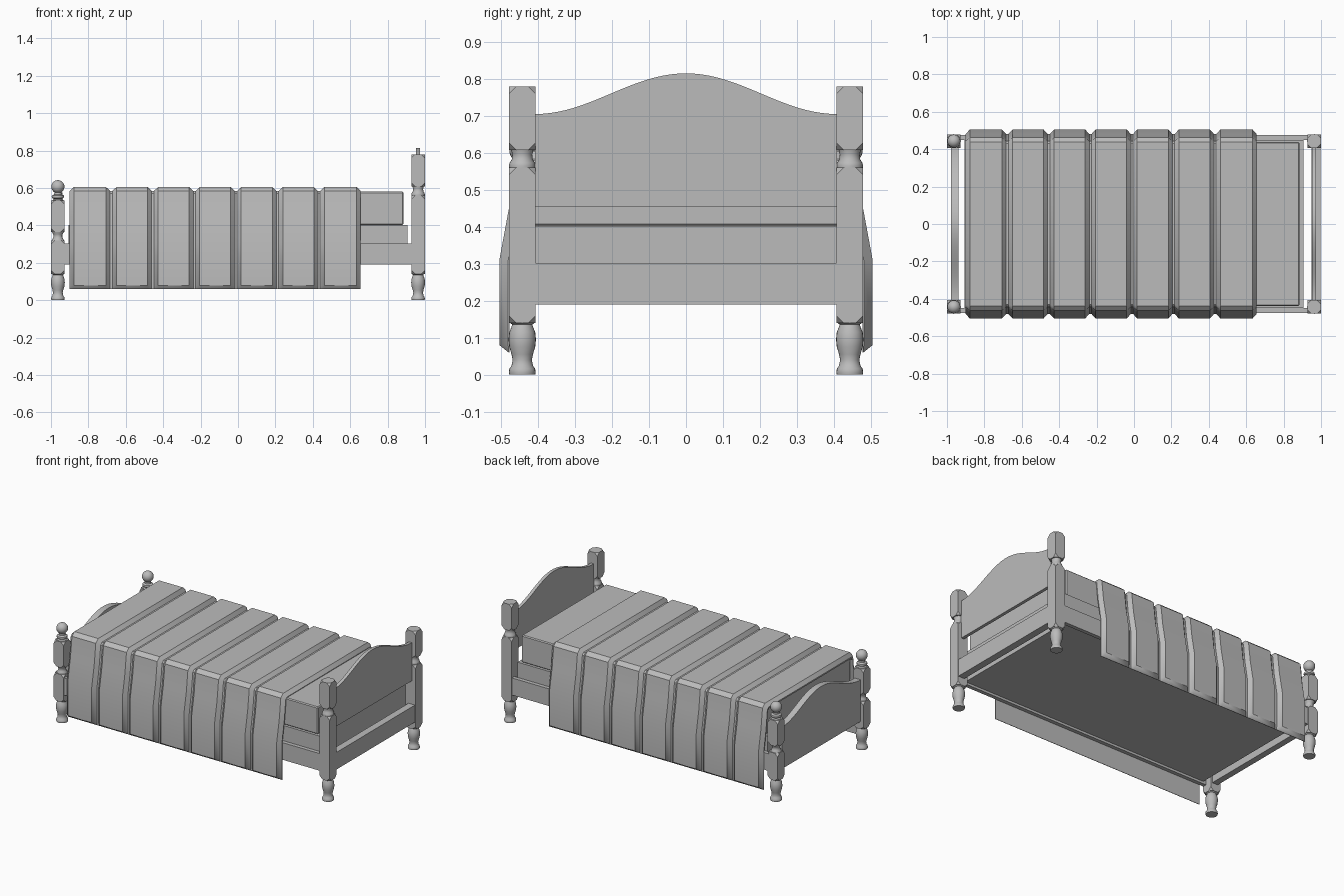
import bpy
import bmesh
import math
from mathutils import Matrix, Vector

cube = bpy.data.objects.get("Cube")
if cube:
    bpy.data.objects.remove(cube)

grey = bpy.data.materials.new("plain_grey")
grey.use_nodes = True
grey.diffuse_color = (0.5, 0.5, 0.5, 1)
grey.node_tree.nodes["Principled BSDF"].inputs["Base Color"].default_value = (0.5, 0.5, 0.5, 1)


def finish(bm, name, smooth=False):
    bmesh.ops.recalc_face_normals(bm, faces=bm.faces)
    mesh = bpy.data.meshes.new(name)
    bm.to_mesh(mesh)
    bm.free()
    mesh.materials.append(grey)
    obj = bpy.data.objects.new(name, mesh)
    bpy.context.collection.objects.link(obj)
    if smooth:
        bpy.ops.object.select_all(action="DESELECT")
        obj.select_set(True)
        bpy.context.view_layer.objects.active = obj
        bpy.ops.object.shade_smooth_by_angle(angle=math.radians(35))
    return obj


def add_box(bm, x, y, z, cut=0, edges=0):
    """Box from (low, high) ranges, with optional clipped corners or bevelled edges."""
    lo, hi = Vector((x[0], y[0], z[0])), Vector((x[1], y[1], z[1]))
    place = Matrix.Translation((lo + hi) / 2) @ Matrix.Diagonal((*(hi - lo), 1))
    verts = bmesh.ops.create_cube(bm, size=1, matrix=place)["verts"]
    if cut:
        bmesh.ops.bevel(bm, geom=verts, offset=cut, segments=1, affect="VERTICES")
    if edges:
        sides = list({e for v in verts for e in v.link_edges})
        bmesh.ops.bevel(bm, geom=sides, offset=edges, segments=1, affect="EDGES")


def box(name, x, y, z, edges=0):
    bm = bmesh.new()
    add_box(bm, x, y, z, edges=edges)
    return finish(bm, name)


def loft(bm, rings):
    """Skin closed rings of points and cap both ends."""
    rows = [[bm.verts.new(p) for p in ring] for ring in rings]
    n = len(rows[0])
    for a, b in zip(rows, rows[1:]):
        for i in range(n):
            j = (i + 1) % n
            bm.faces.new((a[i], a[j], b[j], b[i]))
    bm.faces.new(rows[0][::-1])
    bm.faces.new(rows[-1])


def add_turning(bm, x, y, profile, sides=24):
    """Round turned section from (radius, height) pairs."""
    loft(bm, [[(x + r * math.cos(math.tau * i / sides),
                y + r * math.sin(math.tau * i / sides), z) for i in range(sides)]
              for r, z in profile])


LEG = [(.035, 0), (.036, .006), (.035, .016), (.029, .024), (.026, .04), (.029, .055),
       (.035, .075), (.037, .095), (.035, .115), (.029, .13), (.027, .136), (.034, .14),
       (.034, .148)]
HEAD_NECK = [(.034, .55), (.036, .565), (.034, .573), (.028, .583), (.027, .595),
             (.03, .608), (.035, .625)]
FOOT_NECK = [(.034, .31), (.032, .322), (.025, .333), (.023, .343), (.025, .353),
             (.032, .364), (.034, .375)]
FINIAL = [(.032, .525), (.03, .535), (.022, .541), (.031, .547), (.033, .553), (.031, .56),
          (.02, .566), (.019, .575)]
BALL_R, BALL_Z = .035, .607
POST_X, POST_Y, HALF = .963, .443, .036


def post(name, x, y, blocks, turnings, ball=False):
    bm = bmesh.new()
    for z in blocks:
        add_box(bm, (x - HALF, x + HALF), (y - HALF, y + HALF), z, cut=.02)
    for profile in turnings:
        add_turning(bm, x, y, profile)
    if ball:
        bmesh.ops.create_uvsphere(bm, u_segments=24, v_segments=14, radius=BALL_R,
                                  matrix=Matrix.Translation((x, y, BALL_Z)))
    finish(bm, name, smooth=True)


# Corner posts and long side rails
for side, s in (("left", 1), ("right", -1)):
    post("head_post_" + side, POST_X, s * POST_Y, [(.14, .56), (.608, .78)], [LEG, HEAD_NECK])
    post("foot_post_" + side, -POST_X, s * POST_Y, [(.14, .32), (.365, .533)],
         [LEG, FOOT_NECK, FINIAL], ball=True)
    box("side_rail_" + side, (-.94, .94), sorted((s * .45, s * .475)), (.19, .302))


# Arched end boards
def arched_board(name, x, bottom, shoulder, rise, half=.408, steps=40):
    outline = [(-half, bottom), (half, bottom)]
    for i in range(steps + 1):
        y = half - 2 * half * i / steps
        outline.append((y, shoulder + rise * (1 + math.cos(math.pi * y / half)) / 2))
    bm = bmesh.new()
    loft(bm, [[(px, y, z) for y, z in outline] for px in x])
    finish(bm, name, smooth=True)


arched_board("headboard", (.953, .974), .455, .705, .11)
arched_board("footboard", (-.979, -.938), .19, .463, .112)
box("head_rail", (.95, .996), (-.41, .41), (.19, .302))

# Bed base and mattress
box("bed_base", (-.905, .905), (-.45, .45), (.205, .302))
box("box_spring", (-.905, .905), (-.45, .45), (.302, .402))
box("mattress", (-.885, .885), (-.438, .438), (.402, .58), edges=.006)

# Quilted blanket: raised panels separated by valleys, hanging over both sides
RAISED = [(.48, .06), (.505, .08), (.505, .31), (.479, .45), (.463, .583), (.438, .605)]
VALLEY = [(.48, .06), (.481, .08), (.481, .31), (.457, .45), (.444, .57), (.43, .584)]
INNER = [(.425, .575), (.439, .56), (.452, .45), (.477, .31), (.477, .06)]
START, END, PANELS = -.9, .656, 7
BEVEL, GAP = .022, .006


def blanket_ring(x, outer):
    half = outer + INNER[::-1][::-1]
    over = outer + [(-y, z) for y, z in reversed(outer)]
    under = [(-y, z) for y, z in reversed(INNER)] + INNER
    return [(x, y, z) for y, z in over + under]


bm = bmesh.new()
rings = []
pitch = (END - START) / PANELS
for i in range(PANELS):
    a = START + i * pitch + (GAP if i else 0)
    b = START + (i + 1) * pitch - (GAP if i < PANELS - 1 else 0)
    rings += [blanket_ring(a, VALLEY), blanket_ring(a + BEVEL, RAISED),
              blanket_ring(b - BEVEL, RAISED), blanket_ring(b, VALLEY)]
loft(bm, rings)
finish(bm, "blanket", smooth=True)
